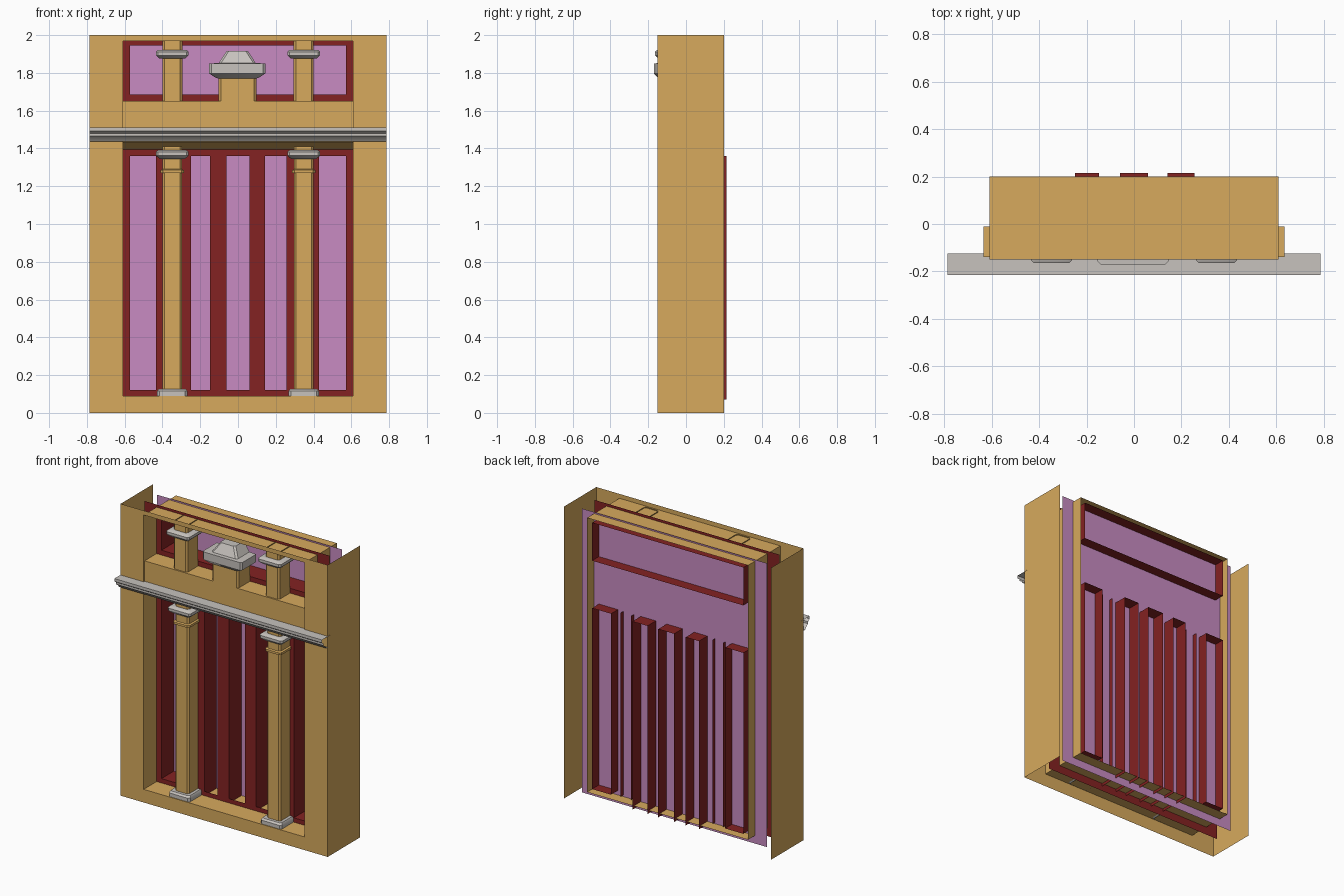
import bpy, bmesh

if "Cube" in bpy.data.objects:
    bpy.data.objects.remove(bpy.data.objects["Cube"])


def material(name, rgb):
    m = bpy.data.materials.new(name)
    m.diffuse_color = (*rgb, 1)
    m.use_nodes = True
    m.node_tree.nodes["Principled BSDF"].inputs["Base Color"].default_value = m.diffuse_color
    return m


TAN = material("tan stone", (0.68, 0.40, 0.11))
RED = material("dark red frame", (0.23, 0.016, 0.016))
GLASS = material("purple glass", (0.58, 0.26, 0.54))
GREY = material("grey trim", (0.57, 0.54, 0.51))


def build(name, mat, quads, smooth=False):
    """Object from a list of polygons, each a list of points."""
    bm = bmesh.new()
    for q in quads:
        bm.faces.new([bm.verts.new(p) for p in q])
    bmesh.ops.remove_doubles(bm, verts=bm.verts, dist=0.0005)
    bmesh.ops.recalc_face_normals(bm, faces=bm.faces)
    me = bpy.data.meshes.new(name)
    bm.to_mesh(me)
    bm.free()
    me.materials.append(mat)
    ob = bpy.data.objects.new(name, me)
    bpy.context.collection.objects.link(ob)
    if smooth:
        bpy.context.view_layer.objects.active = ob
        ob.select_set(True)
        bpy.ops.object.shade_smooth_by_angle(angle=0.6)
        ob.select_set(False)
    return ob


def panel(x0, x1, z0, z1, y):
    return [(x0, y, z0), (x1, y, z0), (x1, y, z1), (x0, y, z1)]


def side(x, y0, y1, z0, z1):
    return [(x, y0, z0), (x, y1, z0), (x, y1, z1), (x, y0, z1)]


def level(x0, x1, y0, y1, z):
    return [(x0, y0, z), (x1, y0, z), (x1, y1, z), (x0, y1, z)]


def sheet_with_holes(x0, x1, z0, z1, y, holes):
    """Flat sheet cut into a grid, leaving out the cells in the holes."""
    xs = sorted({x0, x1, *[h[0] for h in holes], *[h[1] for h in holes]})
    zs = sorted({z0, z1, *[h[2] for h in holes], *[h[3] for h in holes]})
    out = []
    for a, b in zip(xs, xs[1:]):
        for c, d in zip(zs, zs[1:]):
            mx, mz = (a + b) / 2, (c + d) / 2
            if not any(h[0] < mx < h[1] and h[2] < mz < h[3] for h in holes):
                out.append(panel(a, b, c, d, y))
    return out


def tube(x0, x1, z0, z1, ya, yb, floor=True):
    q = [side(x0, ya, yb, z0, z1), side(x1, ya, yb, z0, z1), level(x0, x1, ya, yb, z1)]
    if floor:
        q.append(level(x0, x1, ya, yb, z0))
    return q


def pilaster(name, mat, cx, levels, back=-0.01, cap=False):
    """Three-sided stack of (z, half width, front y), chamfered at the front corners."""
    rings = []
    for z, w, f in levels:
        c = 0.012
        rings.append([(cx - w, back, z), (cx - w, f + c, z), (cx - w + c, f, z),
                      (cx + w - c, f, z), (cx + w, f + c, z), (cx + w, back, z)])
    q = []
    for r, s in zip(rings, rings[1:]):
        q += [[r[i], r[i + 1], s[i + 1], s[i]] for i in range(5)]
    if cap:
        q.append(rings[-1])
    return build(name, mat, q, True)


# Wall shell: front sheet with opening, and the two side sheets
OPEN = (-0.61, 0.61, 0.09, 1.97)
wall = sheet_with_holes(-0.785, 0.785, 0, 2, -0.15, [OPEN])
wall += [side(s * 0.785, -0.15, 0.2, 0, 2) for s in (-1, 1)]
build("wall", TAN, wall)

# Reveal lining the opening
build("opening_reveal", TAN, tube(*OPEN, -0.15, 0.2))

# Glass sheet
build("glass", GLASS, [panel(-0.70, 0.70, 0.035, 1.98, 0.124)])

# Window frame with pane openings and their linings
outer = [(-0.573, -0.435, 0.12, 1.36), (0.43, 0.573, 0.12, 1.36), (-0.573, 0.573, 1.685, 1.945)]
middle = [(-0.248, -0.148, 0.12, 1.36), (-0.06, 0.06, 0.12, 1.36), (0.142, 0.256, 0.12, 1.36)]
build("window_frame", RED,
      sheet_with_holes(-0.70, 0.70, 0.035, 1.988, -0.01, outer + middle))
lining = []
for h in outer:
    lining += tube(*h, -0.01, 0.198)
for x0, x1, _, z1 in middle:
    lining += tube(x0, x1, 0.07, z1, -0.01, 0.215, floor=False)
for s in (-1, 1):                       # narrow fins behind the pilasters
    for x in (0.308, 0.388):
        lining.append(side(s * x, -0.01, 0.155, 0.1, 1.36))
build("pane_linings", RED, lining)

# Spandrel between the windows, with a sloped underside
prof = [(-0.01, 1.652), (-0.14, 1.652), (-0.14, 1.435), (-0.01, 1.395)]
span = [[(-0.635, *a), (0.635, *a), (0.635, *b), (-0.635, *b)] for a, b in zip(prof, prof[1:])]
span += [[(s * 0.635, *p) for p in prof] for s in (-1, 1)]
build("spandrel", TAN, span)

# Cornice: stepped open moulding
prof = [(-0.125, 1.512), (-0.215, 1.512), (-0.215, 1.492), (-0.197, 1.48), (-0.197, 1.466),
        (-0.175, 1.45), (-0.165, 1.436), (-0.15, 1.436)]
build("cornice", GREY, [[(-0.787, *a), (0.787, *a), (0.787, *b), (-0.787, *b)]
                        for a, b in zip(prof, prof[1:])], True)

# Pilasters, left and right
for s, tag in ((-1, "left"), (1, "right")):
    cx = s * 0.348
    pilaster("lower_shaft_" + tag, TAN, cx,
             [(0.10, 0.052, -0.115), (1.27, 0.052, -0.115), (1.27, 0.062, -0.125),
              (1.285, 0.062, -0.125), (1.29, 0.052, -0.115), (1.41, 0.052, -0.115)])
    pilaster("lower_base_" + tag, GREY, cx,
             [(0.083, 0.072, -0.135), (0.09, 0.08, -0.145), (0.115, 0.08, -0.145),
              (0.127, 0.072, -0.135), (0.127, 0.052, -0.115)])
    for name, z, f in (("lower", 1.345, -0.148), ("upper", 1.875, -0.165)):
        pilaster(f"{name}_capital_{tag}", GREY, cx,
                 [(z, 0.053, f + 0.035), (z, 0.068, f + 0.02), (z + 0.018, 0.087, f),
                  (z + 0.036, 0.087, f), (z + 0.046, 0.076, f + 0.012),
                  (z + 0.046, 0.053, f + 0.035)])
    pilaster("upper_shaft_" + tag, TAN, cx, [(1.64, 0.053, -0.13), (1.976, 0.053, -0.13)])

# Keystone: tan stem and grey cap
pilaster("keystone_stem", TAN, -0.002, [(1.64, 0.1, -0.14), (1.79, 0.1, -0.14)])
pilaster("keystone_cap", GREY, -0.004,
         [(1.77, 0.1, -0.14), (1.775, 0.115, -0.15), (1.797, 0.149, -0.17), (1.85, 0.149, -0.17),
          (1.852, 0.098, -0.145), (1.915, 0.057, -0.11)], cap=True)
